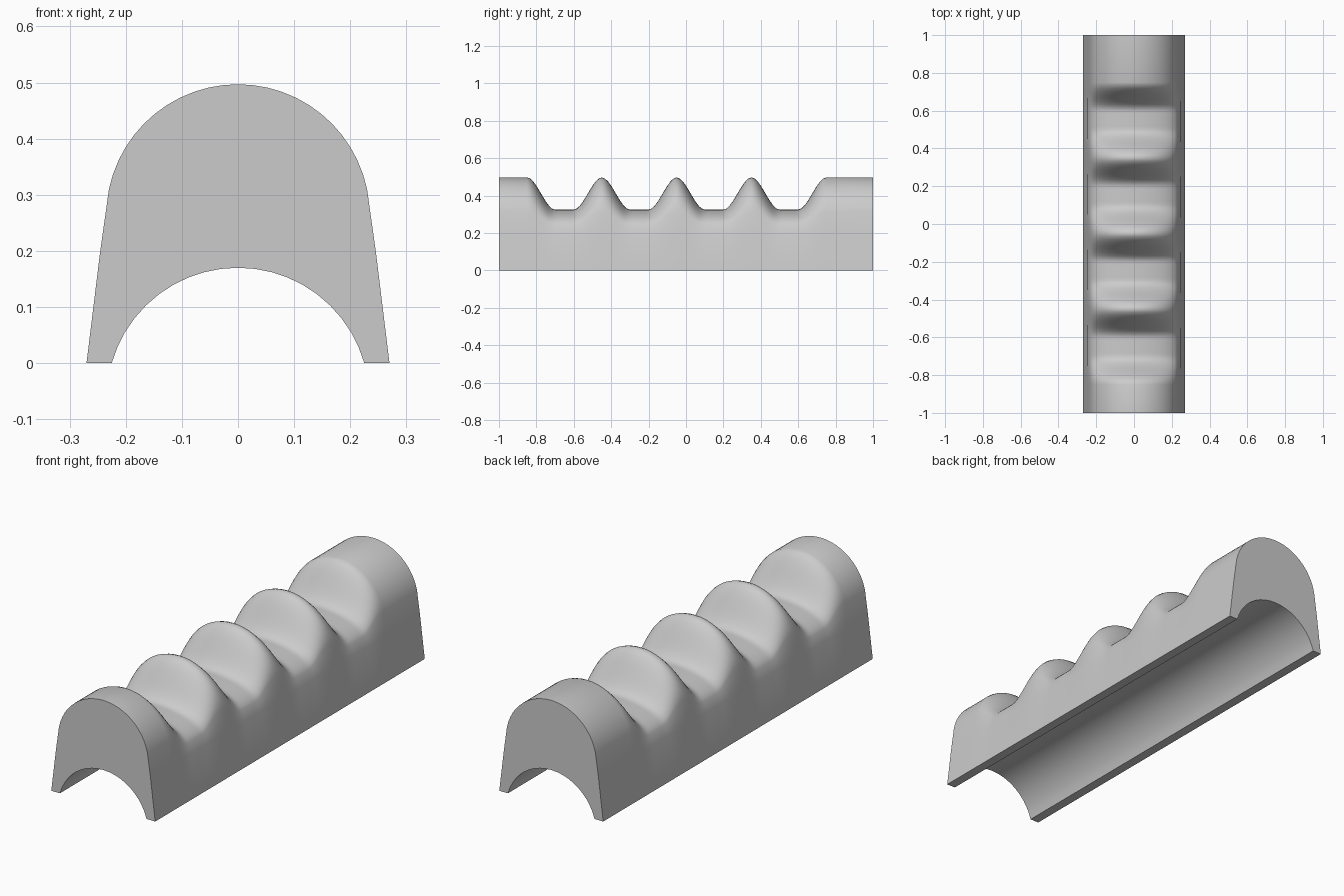
import bpy, bmesh, math

cube = bpy.data.objects.get("Cube")
if cube:
    bpy.data.objects.remove(cube)

GROOVES = [-0.65, -0.25, 0.15, 0.55]
FLAT, REACH = 0.05, 0.2        # half width of groove floor, half pitch
CREST, FLOOR, HINGE = 0.497, 0.325, 0.2


def groove_depth(y):
    """0 on a crest, 1 on a groove floor, eased in between."""
    d = min(abs(y - c) for c in GROOVES)
    t = min(max((REACH - d) / (REACH - FLAT), 0), 1)
    return t * t * (3 - 2 * t)


def section(y):
    """Closed cross-section: domed outside, then arched hollow."""
    k = 1 - groove_depth(y) * (CREST - FLOOR) / (CREST - HINGE)
    outer = [(0.27, 0), (0.2455, HINGE)]
    for i in range(25):
        a = math.radians(12 + 156 * i / 24)
        z = 0.262 + 0.235 * math.sin(a)
        outer.append((0.235 * math.cos(a), HINGE + (z - HINGE) * k))
    outer += [(-0.2455, HINGE), (-0.27, 0)]
    half = math.asin(0.225 / 0.234)
    inner = []
    for i in range(21):
        a = -half + 2 * half * i / 20
        inner.append((0.234 * math.sin(a), max(0.234 * math.cos(a) - 0.064, 0)))
    return [(x, y, z) for x, z in outer + inner]


# Stations: plain ends, finely spaced over the grooves
start, end = GROOVES[0] - REACH, GROOVES[-1] + REACH
stations = [-1] + [start + (end - start) * i / 96 for i in range(97)] + [1]

# Loft the grip body
bm = bmesh.new()
rings = [[bm.verts.new(p) for p in section(y)] for y in stations]
for a, b in zip(rings, rings[1:]):
    n = len(a)
    for i in range(n):
        j = (i + 1) % n
        bm.faces.new((a[i], a[j], b[j], b[i]))
bm.faces.new(rings[0])
bm.faces.new(rings[-1])
bmesh.ops.recalc_face_normals(bm, faces=bm.faces)

mesh = bpy.data.meshes.new("finger_grip")
bm.to_mesh(mesh)
bm.free()
grip = bpy.data.objects.new("finger_grip", mesh)
bpy.context.collection.objects.link(grip)

# Plain grey material
grey = bpy.data.materials.new("plain grey")
grey.use_nodes = True
colour = (0.6, 0.6, 0.6, 1)
grey.diffuse_color = colour
grey.node_tree.nodes["Principled BSDF"].inputs["Base Color"].default_value = colour
mesh.materials.append(grey)

# Smooth curves, crisp ends and lower edges
bpy.ops.object.select_all(action="DESELECT")
grip.select_set(True)
bpy.context.view_layer.objects.active = grip
bpy.ops.object.shade_smooth_by_angle(angle=math.radians(40))
